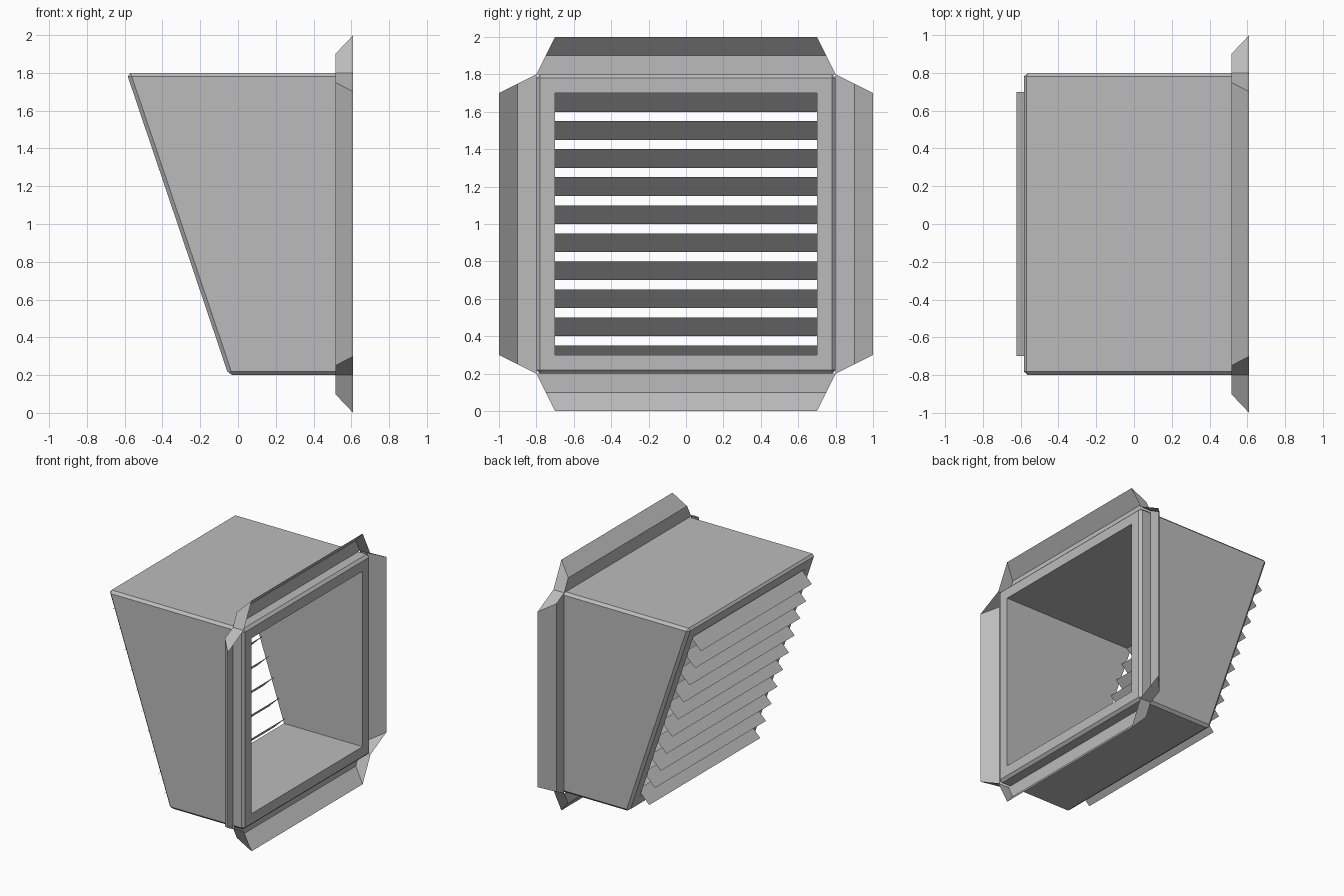
import bpy, bmesh, math
from mathutils import Vector, Matrix

old = bpy.data.objects.get("Cube")
if old:
    bpy.data.objects.remove(old, do_unlink=True)

grey = bpy.data.materials.new("plain_grey")
grey.use_nodes = True
grey.diffuse_color = (0.5, 0.5, 0.5, 1)
grey.node_tree.nodes["Principled BSDF"].inputs["Base Color"].default_value = (0.5, 0.5, 0.5, 1)


def make_object(name, bm):
    mesh = bpy.data.meshes.new(name)
    bm.to_mesh(mesh)
    bm.free()
    mesh.materials.append(grey)
    obj = bpy.data.objects.new(name, mesh)
    bpy.context.collection.objects.link(obj)
    return obj


BACK_X, MID_Z = 0.61, 1.0


def slope_x(z):
    """X of the slanted grille face at a given height."""
    return -0.05 - (z - 0.2) * 0.3375


def loop(bm, half, slanted):
    """Square loop of vertices, either on the slanted face or the flat one."""
    verts = []
    for sy, sz in ((-1, -1), (1, -1), (1, 1), (-1, 1)):
        z = MID_Z + sz * half
        x = slope_x(z) if slanted else BACK_X
        verts.append(bm.verts.new((x, sy * half, z)))
    return verts


# Hood: thick square duct, one end slanted, outer edges chamfered
bm = bmesh.new()
rings = [loop(bm, 0.8, True), loop(bm, 0.8, False),
         loop(bm, 0.7, False), loop(bm, 0.7, True)]
for a, b in zip(rings, rings[1:] + rings[:1]):
    for i in range(4):
        j = (i + 1) % 4
        bm.faces.new((a[i], a[j], b[j], b[i]))
bmesh.ops.recalc_face_normals(bm, faces=bm.faces)
outer = set(rings[0] + rings[1])
sharp = [e for e in bm.edges if all(v in outer for v in e.verts)]
bmesh.ops.bevel(bm, geom=sharp, offset=0.02, segments=1, affect='EDGES')
make_object("hood_body", bm)

# Mounting flange: one open trough with slanted ends on each side
TROUGH = [(BACK_X, 0.8), (0.515, 0.8), (0.515, 0.9), (BACK_X, 1.0)]
for k, side in enumerate(("top", "left", "bottom", "right")):
    bm = bmesh.new()
    ends = []
    for s in (-1, 1):
        ends.append([bm.verts.new((x, s * (0.8 - (r - 0.8) / 2), r)) for x, r in TROUGH])
    for i in (1, 2):
        bm.faces.new((ends[0][i], ends[0][i + 1], ends[1][i + 1], ends[1][i]))
    for end in ends:
        bm.faces.new(end)
    turn = Matrix.Translation((0, 0, MID_Z)) @ Matrix.Rotation(k * math.pi / 2, 4, 'X')
    bmesh.ops.transform(bm, matrix=turn, verts=bm.verts)
    make_object("flange_" + side, bm)

# Louver slats: thin blades sloping outward and down
for n in range(10):
    top = 1.7 - 0.15 * n
    inner = slope_x(top) + 0.035
    bm = bmesh.new()
    bm.faces.new([bm.verts.new(p) for p in (
        (inner, -0.7, top), (inner, 0.7, top),
        (inner - 0.1, 0.7, top - 0.1), (inner - 0.1, -0.7, top - 0.1))])
    make_object("louver_slat_%d" % (n + 1), bm)
